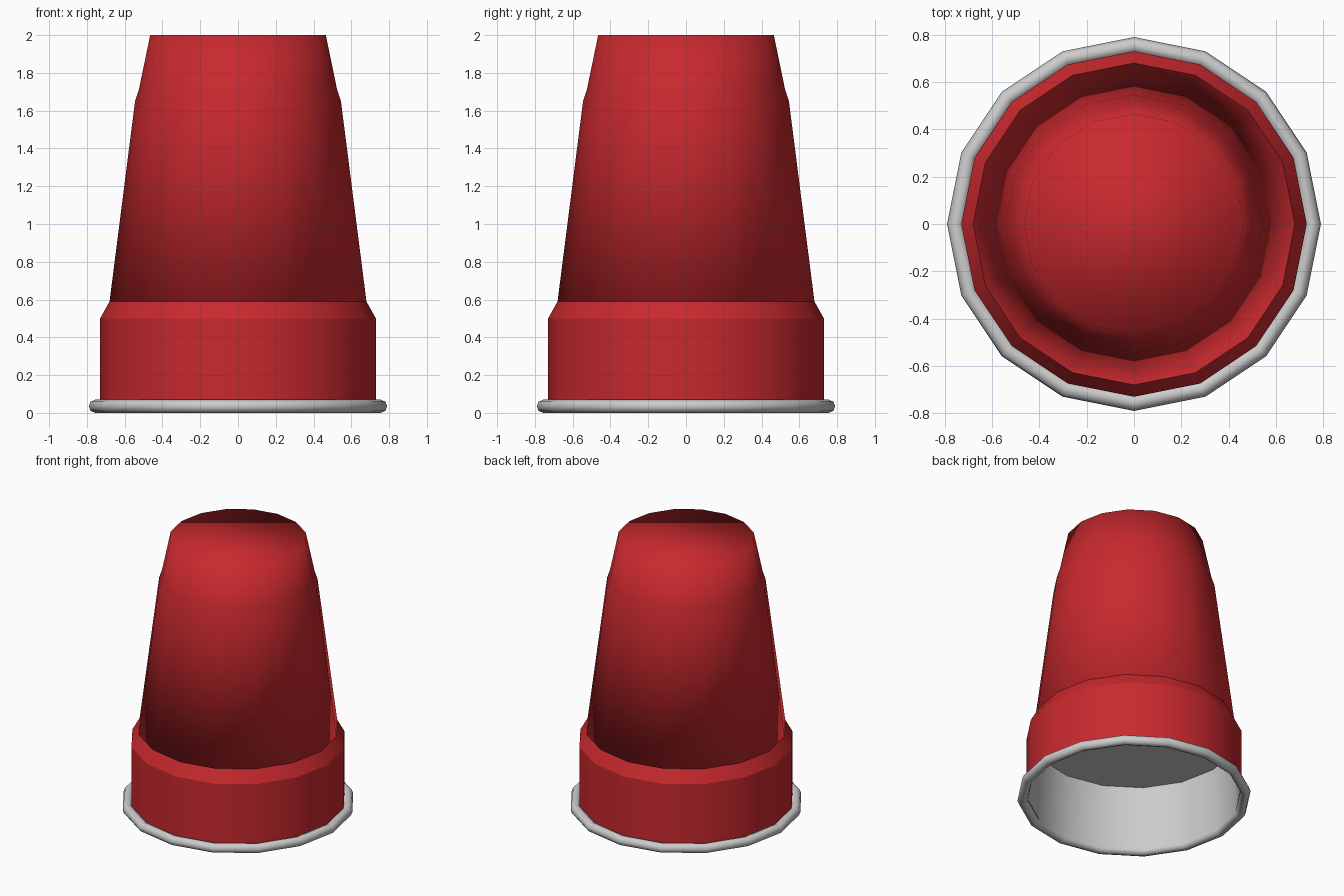
import bpy, bmesh, math

if "Cube" in bpy.data.objects:
    bpy.data.objects.remove(bpy.data.objects["Cube"])

SIDES = 16

red = bpy.data.materials.new("red_plastic")
red.diffuse_color = (0.58, 0.022, 0.027, 1)
red.use_nodes = True
red.node_tree.nodes["Principled BSDF"].inputs["Base Color"].default_value = red.diffuse_color


def lathe(name, profile, mat=None, cap_first=False, cap_last=False, loop=False, angle=None):
    """Spin (radius, z) points, listed so that faces look outward when going up."""
    bm = bmesh.new()
    rings = []
    for r, z in profile:
        rings.append([bm.verts.new((r * math.cos(2 * math.pi * i / SIDES),
                                    r * math.sin(2 * math.pi * i / SIDES), z))
                      for i in range(SIDES)])
    pairs = list(zip(rings, rings[1:]))
    if loop:
        pairs.append((rings[-1], rings[0]))
    for a, b in pairs:
        for i in range(SIDES):
            j = (i + 1) % SIDES
            bm.faces.new((a[i], a[j], b[j], b[i]))
    if cap_first:
        bm.faces.new(rings[0][::-1])
    if cap_last:
        bm.faces.new(rings[-1])
    mesh = bpy.data.meshes.new(name)
    bm.to_mesh(mesh)
    bm.free()
    obj = bpy.data.objects.new(name, mesh)
    bpy.context.collection.objects.link(obj)
    if mat:
        mesh.materials.append(mat)
    bpy.ops.object.select_all(action='DESELECT')
    obj.select_set(True)
    bpy.context.view_layer.objects.active = obj
    if angle is None:
        bpy.ops.object.shade_smooth()
    else:
        bpy.ops.object.shade_smooth_by_angle(angle=math.radians(angle))
    return obj


# Tapered closed body of the upturned cup
lathe("cup_body", [(0.68, 0.59), (0.545, 1.65), (0.525, 1.71), (0.465, 2.0)],
      red, cap_first=True, cap_last=True)

# Wide band near the mouth with its sloping shoulder
lathe("mouth_band", [(0.73, 0.04), (0.73, 0.5), (0.68, 0.59)], red, angle=25)

# Pale inner lining and the floor inside the mouth (faces look inward)
lathe("inner_lining", [(0.70, 0.5), (0.72, 0.04)], cap_first=True, angle=30)

# Rolled lip
lip = [(0.755 + 0.035 * math.cos(math.pi * k / 4), 0.035 + 0.035 * math.sin(math.pi * k / 4))
       for k in range(8)]
lathe("rolled_lip", lip, loop=True, angle=60)
